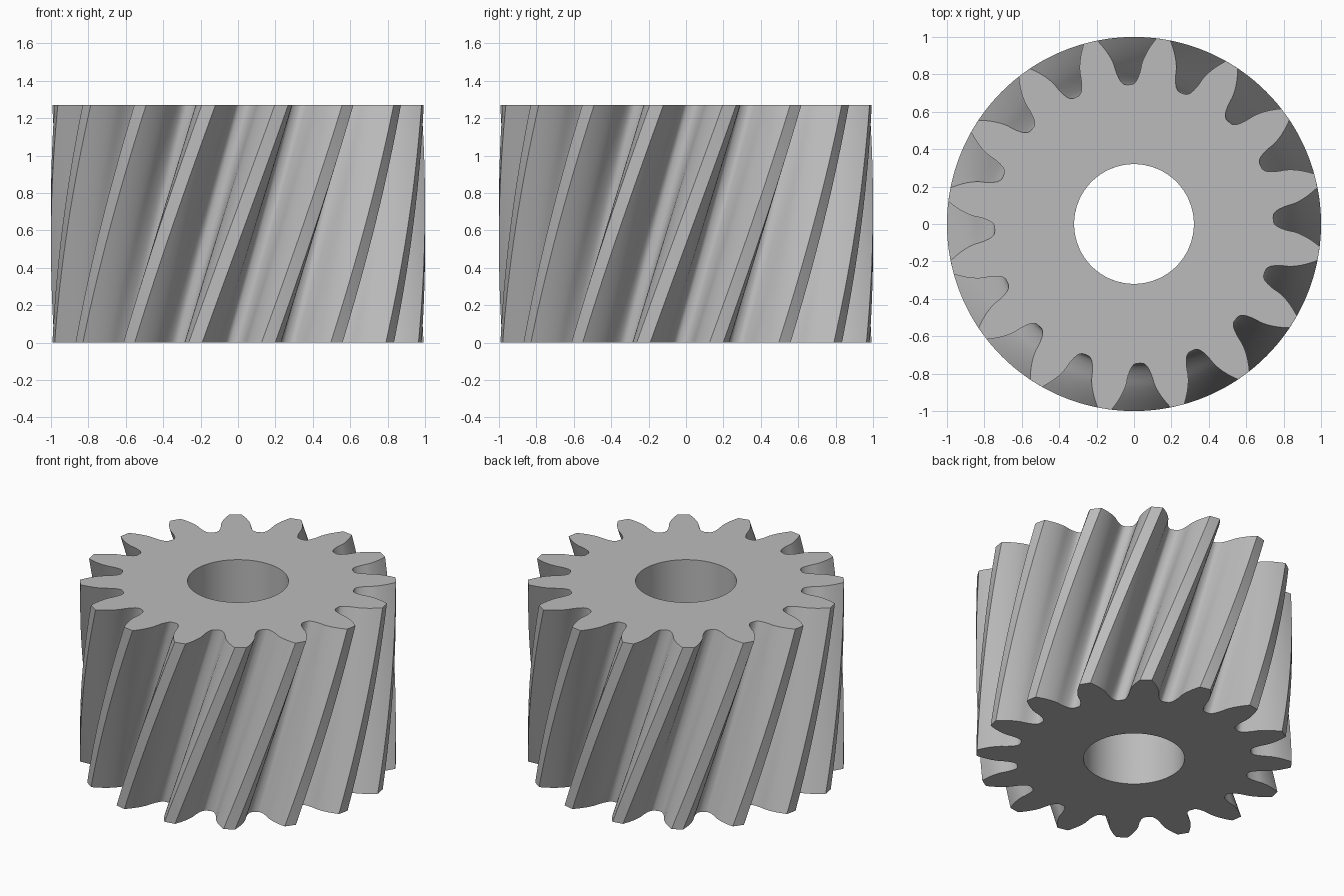
import bpy, bmesh
from math import acos, cos, pi, radians, sin, sqrt, tan

cube = bpy.data.objects.get("Cube")
if cube:
    bpy.data.objects.remove(cube, do_unlink=True)

# Gear proportions
TEETH = 16
HEIGHT = 1.27
BORE = 0.32
TIP = 1.0
PITCH = TIP * TEETH / (TEETH + 2)
BASE = PITCH * cos(radians(20))
LAYERS = 32
TWIST = radians(26.6)
START = radians(2.2) - TWIST
STEP = 2 * pi / TEETH


def involute(r):
    a = acos(min(1, BASE / r))
    return tan(a) - a


# Half of one tooth gap: rounded root, then involute flank (radius, angle)
half_gap = [(0.745, 0.0), (0.746, radians(1.4)), (0.752, radians(2.3)),
            (0.764, radians(3.1)), (0.784, radians(3.8)), (0.81, radians(4.4))]
for i in range(9):
    r = BASE + (TIP - BASE) * i / 8
    half_gap.append((r, STEP / 4 + involute(r) - involute(PITCH)))

# Full outline, each gap followed by its tooth tip
tooth = [(r, -a) for r, a in reversed(half_gap[1:])] + half_gap + [(TIP, STEP / 2)]
outline = [(r, a + k * STEP) for k in range(TEETH) for r, a in tooth]

# Sweep the outline and the bore up the helix
bm = bmesh.new()


def ring(points, layer):
    t = layer / LAYERS
    turn = START + TWIST * t
    return [bm.verts.new((r * cos(a + turn), r * sin(a + turn), HEIGHT * t))
            for r, a in points]


def bridge(a, b):
    n = len(a)
    for i in range(n):
        j = (i + 1) % n
        bm.faces.new((a[i], a[j], b[j], b[i]))


bore_outline = [(BORE, a) for r, a in outline]
outer = [ring(outline, k) for k in range(LAYERS + 1)]
inner = [ring(bore_outline, k) for k in range(LAYERS + 1)]
for k in range(LAYERS):
    bridge(outer[k], outer[k + 1])
    bridge(inner[k + 1], inner[k])
bridge(outer[-1], inner[-1])
bridge(inner[0], outer[0])
bmesh.ops.recalc_face_normals(bm, faces=bm.faces)

mesh = bpy.data.meshes.new("helical_gear")
bm.to_mesh(mesh)
bm.free()
gear = bpy.data.objects.new("helical_gear", mesh)
bpy.context.collection.objects.link(gear)

# Plain grey metal
grey = bpy.data.materials.new("grey_metal")
grey.use_nodes = True
colour = (0.5, 0.5, 0.5, 1)
grey.diffuse_color = colour
grey.node_tree.nodes["Principled BSDF"].inputs["Base Color"].default_value = colour
mesh.materials.append(grey)

bpy.ops.object.select_all(action="DESELECT")
gear.select_set(True)
bpy.context.view_layer.objects.active = gear
bpy.ops.object.shade_smooth_by_angle(angle=radians(30))
